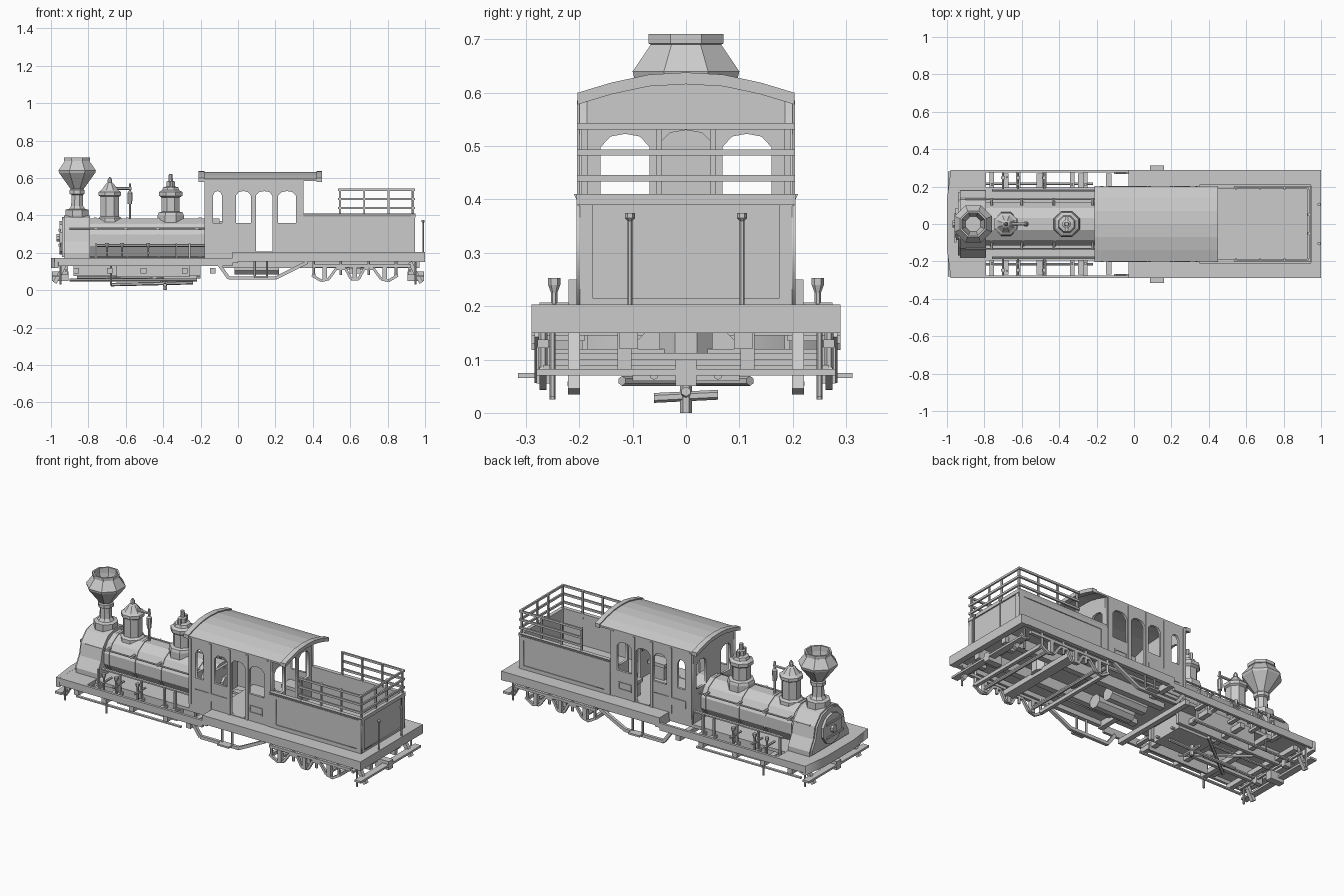
import bpy, bmesh, math
from mathutils import Vector

def mesh(name, verts, faces):
    me = bpy.data.meshes.new(name)
    me.from_pydata(verts, [], faces)
    bm = bmesh.new(); bm.from_mesh(me)
    bmesh.ops.recalc_face_normals(bm, faces=bm.faces)
    bm.to_mesh(me); bm.free()
    ob = bpy.data.objects.new(name, me)
    bpy.context.collection.objects.link(ob)
    return ob

def prism(name, prof, x0, x1):
    """Closed (y, z) profile extruded along x."""
    n = len(prof)
    v = [(x, y, z) for x in (x0, x1) for y, z in prof]
    f = [(i, (i+1) % n, n+(i+1) % n, n+i) for i in range(n)]
    return mesh(name, v, f + [tuple(range(n)), tuple(range(n, 2*n))])

def box(name, x0, x1, y0, y1, z0, z1):
    return prism(name, [(y0, z0), (y1, z0), (y1, z1), (y0, z1)], x0, x1)

def pair(name, x0, x1, y0, y1, z0, z1):
    box(name + "_right", x0, x1, -y1, -y0, z0, z1)
    box(name + "_left", x0, x1, y0, y1, z0, z1)

def lathe(name, prof, x, y=0, n=8):
    k = 1 / math.cos(math.pi/n)
    v = [(x + r*k*math.cos((i+.5)*2*math.pi/n), y + r*k*math.sin((i+.5)*2*math.pi/n), z)
         for r, z in prof for i in range(n)]
    f = [(j*n+i, j*n+(i+1) % n, (j+1)*n+(i+1) % n, (j+1)*n+i)
         for j in range(len(prof)-1) for i in range(n)]
    f += [tuple(range(n)), tuple(range(len(v)-n, len(v)))]
    return mesh(name, v, f)

def rod(name, p, q, r=.005, n=6):
    p, q = Vector(p), Vector(q)
    d = q - p
    ob = lathe(name, [(r, -d.length/2), (r, d.length/2)], 0, 0, n)
    ob.rotation_euler = d.to_track_quat('Z', 'Y').to_euler()
    ob.location = (p+q)/2
    return ob

def rods(name, pts, r=.005, n=4):
    for a, b in zip(pts, pts[1:]):
        rod(name, a, b, r, n)

def rect(a, b, c, d):
    return [(a, c), (b, c), (b, d), (a, d)]

def arch(a, b, c, d, rise=.025):
    """Opening with a low arched head."""
    w = b - a
    return [(a, c), (b, c), (b, d-rise), (b-w*.2, d-rise*.2), (a+w*.5, d),
            (a+w*.2, d-rise*.2), (a, d-rise)]

def plate(name, outlines, loc, thick, along_y=False):
    """Flat upright plate: first outline is the edge, the others are holes."""
    cu = bpy.data.curves.new(name, 'CURVE')
    cu.dimensions, cu.fill_mode, cu.extrude = '2D', 'BOTH', thick/2
    for o in outlines:
        s = cu.splines.new('POLY')
        s.points.add(len(o)-1)
        for p, c in zip(s.points, o):
            p.co = (c[0], c[1], 0, 1)
        s.use_cyclic_u = True
    ob = bpy.data.objects.new(name, cu)
    bpy.context.collection.objects.link(ob)
    ob.location = loc
    ob.rotation_euler = (math.pi/2, 0, math.pi/2 if along_y else 0)
    return ob

def sym(half):
    """Mirror a (y, z) half profile to a closed one."""
    return half + [(-y, z) for y, z in reversed(half)]

# --- Decks and sills ---
box("rear_deck", -.03, 1, -.285, .285, .18, .203)
pair("rear_deck_sill", -.03, 1, .265, .29, .153, .203)
box("rear_end_beam", .965, 1, -.29, .29, .15, .203)
box("cab_deck_crossbeam", -.03, .0, -.29, .29, .145, .2)
pair("centre_sill", -.1, .97, .09, .125, .12, .18)
box("front_deck", -.98, -.79, -.29, .29, .15, .172)
plate("front_deck_nose", [[(-.98, -.29), (-.96, -.29), (-.96, .29), (-.98, .29), (-1, .13), (-1, -.13)]],
      (0, 0, .145), .055).rotation_euler = (0, 0, 0)
box("boiler_deck", -.8, -.03, -.195, .195, .15, .168)
pair("side_sill", -.98, -.03, .275, .29, .13, .172)

# --- Boiler and smokebox ---
def ring(r, n=12):
    return [(r*math.cos((i+.5)*2*math.pi/n), .268 + r*math.sin((i+.5)*2*math.pi/n)) for i in range(n)]
prism("boiler", ring(.12), -.8, -.1)
for x in (-.77, -.6, -.43, -.21):
    prism("boiler_band", ring(.124), x, x+.014)
smoke = sym([(.18, .17), (.18, .2), (.145, .26), (.13, .33), (.08, .385), (.03, .4)])
prism("smokebox", smoke, -.93, -.79)
prism("smokebox_front_ring", [(y*.93, .29+(z-.29)*.93) for y, z in smoke], -.94, -.92)
rod("smokebox_door", (-.955, 0, .28), (-.93, 0, .28), .085, 10)
rod("door_handle", (-.97, 0, .28), (-.95, 0, .28), .02, 8)
for z in (.24, .32):
    box("door_hinge", -.96, -.95, -.1, .06, z-.006, z+.006)
for s in (-1, 1):
    rod("handrail", (-.9, s*.132, .33), (-.18, s*.132, .33), .005)
    for x in (-.76, -.6, -.43, -.22):
        rod("handrail_knob", (x, s*.1, .33), (x, s*.138, .33), .007)
    rod("boiler_pipe", (-.76, s*.18, .24), (-.18, s*.18, .24), .007)

# --- Chimney and domes ---
lathe("chimney", [(.062, .38), (.062, .43), (.042, .435), (.032, .45), (.03, .51), (.04, .515), (.04, .535),
                  (.034, .54), (.097, .628), (.1, .64), (.066, .69), (.07, .692), (.07, .71), (.06, .71),
                  (.058, .68), (.04, .6)], -.86)
lathe("sand_dome", [(.064, .36), (.062, .385), (.05, .395), (.05, .50), (.06, .507), (.06, .525), (.045, .535),
                    (.02, .57), (.012, .575), (.012, .59), (.004, .605)], -.685)
lathe("steam_dome", [(.07, .36), (.07, .40), (.065, .415), (.048, .42), (.048, .495), (.062, .505), (.062, .525),
                     (.045, .535), (.04, .55), (.022, .555), (.022, .58), (.012, .585), (.01, .62)], -.36)
rod("bell_post", (-.578, 0, .37), (-.578, 0, .57), .006)
rod("bell_arm", (-.66, 0, .545), (-.57, 0, .545), .007)
lathe("whistle", [(.012, .46), (.014, .52), (.006, .53)], -.578)
for y in (-.03, .03):
    rod("safety_valve", (-.36, y, .53), (-.36, y, .585), .009)

# --- Cab ---
top = .585
wins = [arch(-.135, -.085, .36, .53), arch(-.012, .07, .36, .53), arch(.095, .185, .206, .53), arch(.215, .31, .36, .53)]
for s in (-1, 1):
    plate("cab_side", [rect(-.18, .35, .168, top)] + wins, (0, s*.193, 0), .014)
    plate("cab_side_panel", [rect(-.14, .07, .25, .295)], (0, s*.201, 0), .006)
    plate("cab_rear_panel", [rect(.215, .30, .25, .295), rect(.222, .293, .257, .288)], (0, s*.201, 0), .006)
    for x in (-.17, -.04, .083, .2, .335):
        box("cab_pillar", x-.008, x+.008, s*.2-.004, s*.2+.004, .2, top)
gable = [(-.19, .168), (.19, .168), (.19, .585), (.1, .615), (0, .625), (-.1, .615), (-.19, .585)]
side_w = [arch(-.16, -.068, .36, .523), arch(.068, .16, .36, .523)]
plate("cab_front_wall", [gable] + side_w, (-.172, 0, 0), .014, True)
plate("cab_back_wall", [gable] + side_w + [arch(-.05, .05, .206, .53)], (.342, 0, 0), .014, True)

def roof(name, x0, x1, up, dn, w):
    crown = [(-w, .594), (-.14, .613), (-.07, .628), (0, .632), (.07, .628), (.14, .613), (w, .594)]
    prism(name, [(y, z+up) for y, z in crown] + [(y, z-dn) for y, z in reversed(crown)], x0, x1)
roof("cab_roof", -.205, .445, 0, .01, .2)
roof("roof_lip_front", -.212, -.18, .006, .016, .203)
roof("roof_lip_back", .42, .45, .006, .016, .203)

# Cab interior
box("boiler_backhead", -.1, -.085, -.12, .12, .2, .37)
rod("firedoor", (-.085, 0, .27), (-.07, 0, .27), .04, 8)
rod("throttle_lever", (-.09, 0, .36), (-.03, -.08, .4), .005)
pair("seat", .21, .32, .1, .18, .28, .3)
pair("seat_base", .22, .31, .11, .18, .203, .28)

# --- Tender bunker ---
box("bunker_floor", .35, .94, -.19, .19, .203, .225)
pair("bunker_side", .35, .94, .188, .2, .203, .4)
box("bunker_back", .928, .94, -.2, .2, .203, .4)
for s in (-1, 1):
    prism("bunker_rim", [(s*.186, .39), (s*.2, .388), (s*.21, .41), (s*.186, .41)], .35, .945)
    plate("bunker_side_frame", [rect(.35, .945, .203, .395), rect(.39, .915, .225, .375)], (0, s*.202, 0), .006)
box("bunker_back_rim", .926, .948, -.205, .205, .39, .41)
plate("bunker_back_frame", [rect(-.2, .2, .203, .395), rect(-.175, .175, .215, .39)], (.942, 0, 0), .006, True)

# Fence round the bunker
for z in (.44, .488, .537):
    pair("fence_side_rail", .535, .945, .194, .204, z-.006, z+.006)
    box("fence_back_rail", .935, .945, -.204, .204, z-.006, z+.006)
for x in (.54, .67, .8, .93):
    pair("fence_post", x, x+.01, .185, .196, .38, .543)
for y in (-.05, .05):
    box("fence_back_post", .928, .937, y-.005, y+.005, .38, .543)

# Rear stakes
for s in (-1, 1):
    lathe("rear_stake", [(.004, .16), (.004, .36), (.008, .365), (.008, .375)], .99, s*.105, 6)

# --- Rear truck: scalloped side bars, axle boxes and cross beams ---
cx, ty = .625, .268
low = [(-.23, .08), (-.18, .05), (-.14, .06), (-.1, .115), (-.05, .115), (-.02, .06),
       (.02, .06), (.05, .115), (.1, .115), (.14, .06), (.18, .05), (.23, .08)]
for s in (-1, 1):
    rods("truck_arch_bar", [(cx+a, s*ty, z) for a, z in low], .007)
    box("truck_top_bar", cx-.23, cx+.3, s*ty-.01, s*ty+.01, .122, .138)
    for a in (-.16, 0, .16):
        box("axle_box", cx+a-.012, cx+a+.012, s*ty-.012, s*ty+.012, .055, .125)
    for a in (-.22, -.075, .075, .22):
        rod("truck_bolt", (cx+a, s*ty, .08), (cx+a, s*ty, .16), .007)
for a in (-.16, .16):
    rod("truck_axle", (cx+a, -ty, .08), (cx+a, ty, .08), .01, 8)
box("truck_bolster", cx-.03, cx+.03, -ty, ty, .09, .12)
for a in (-.22, .22):
    box("truck_cross_bar", cx+a-.01, cx+a+.01, -ty, ty, .07, .09)
lathe("truck_pivot", [(.05, .11), (.05, .18)], cx)

# --- Engine running gear ---
pair("engine_frame", -.88, -.2, .1, .12, .075, .15)
pair("engine_side_plate", -.65, -.26, .185, .195, .07, .15)
for x in (-.88, -.7, -.52, -.3, -.15):
    box("engine_cross_beam", x, x+.03, -.27, .27, .09, .118)
for s in (-1, 1):
    rod("brake_rod", (-.86, s*.06, .07), (-.2, s*.06, .07), .007)
    rod("brake_diagonal", (-.7, -s*.12, .06), (-.4, s*.12, .06), .008)
    rod("low_pipe", (-.9, s*.215, .055), (-.22, s*.215, .055), .007)
    rod("drain_pipe", (-.68, s*.25, .025), (-.68, s*.25, .14), .005)
    # Air tanks, step and slanted brace
    rod("air_tank", (-.02, s*.053, .122), (.22, s*.053, .122), .037, 8)
    box("step_board", .085, .16, s*.29-.025, s*.29+.022, .065, .075)
    for x in (.09, .155):
        rod("step_hanger", (x, s*.275, .07), (x, s*.275, .16), .006)
    rods("truss_brace", [(-.1, s*.275, .135), (-.05, s*.275, .065), (.2, s*.275, .065), (.37, s*.275, .15)], .009)
box("ash_pan", -.46, -.22, -.1, .1, .06, .15)
rod("bottom_rod", (-.68, 0, .03), (-.24, 0, .04), .008)
rod("gear_lever", (-.39, 0, 0), (-.39, 0, .08), .01)
rod("gear_cross_rod", (-.39, -.06, .028), (-.39, .06, .034), .008)

# Brackets, posts and cups in the side gaps
for x in (-.76, -.62, -.48, -.33, -.26):
    pair("side_bracket", x-.012, x+.012, .19, .285, .135, .15)
    pair("bracket_post", x-.005, x+.005, .204, .22, .14, .25)
for x in (-.7, -.62, -.48):
    for s in (-1, 1):
        lathe("oil_cup", [(.005, .15), (.005, .225), (.01, .24), (.01, .253)], x, s*.247, 6)
        rod("bracket_link", (x, s*.175, .2), (x, s*.275, .2), .006)

# --- Footboards and couplers on both ends ---
for e in (-1, 1):
    box("footboard", e*.975-.02, e*.975+.02, -.28, .28, .07, .082)
    box("footboard_rail", e*.92-.006, e*.92+.006, -.25, .25, .1, .112)
    for s in (-1, 1):
        rods("footboard_hanger", [(e*.92, s*.21, .15), (e*.945, s*.21, .1), (e*.98, s*.21, .04)], .011)
        box("buffer_block", e*.93-.02, e*.93+.02, s*.115-.013, s*.115+.013, .08, .152)
        rod("step_iron", (e*.95, s*.25, .03), (e*.95, s*.25, .15), .005)
    box("coupler", e*.95-.045, e*.95+.045, -.02, .02, .05, .1)
